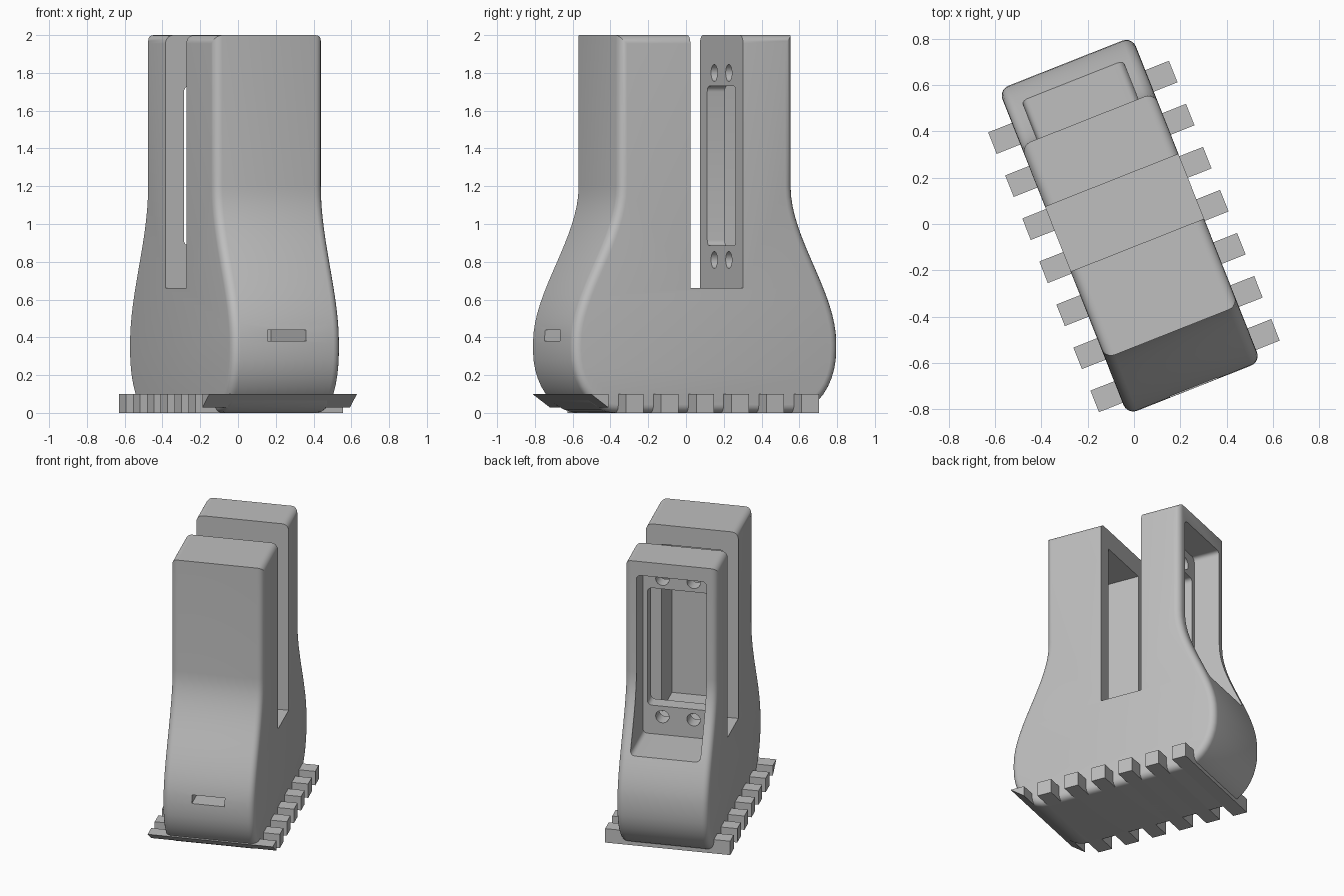
import bpy, bmesh
from math import sin, cos, pi, radians
from mathutils import Matrix

cube = bpy.data.objects.get("Cube")
if cube:
    bpy.data.objects.remove(cube, do_unlink=True)

TURN = Matrix.Rotation(radians(21.6), 4, 'Z')
CX = -0.02            # centre of the width
HALF_W = 0.31

grey = bpy.data.materials.new("plain_grey")
grey.use_nodes = True
COLOUR = (0.52, 0.52, 0.52, 1)
grey.diffuse_color = COLOUR
grey.node_tree.nodes["Principled BSDF"].inputs["Base Color"].default_value = COLOUR


def finish(bm, name):
    bmesh.ops.recalc_face_normals(bm, faces=bm.faces)
    mesh = bpy.data.meshes.new(name)
    bm.to_mesh(mesh)
    bm.free()
    mesh.materials.append(grey)
    ob = bpy.data.objects.new(name, mesh)
    bpy.context.collection.objects.link(ob)
    ob.matrix_world = TURN
    return ob


def extrude_profile(name, profile, half, bevel=0):
    """Extrude a (y, z) outline across the width, rounding both rims."""
    bm = bmesh.new()
    base = bm.faces.new([bm.verts.new((CX - half, y, z)) for y, z in profile])
    ext = bmesh.ops.extrude_face_region(bm, geom=[base], use_keep_orig=True)
    moved = [v for v in ext["geom"] if isinstance(v, bmesh.types.BMVert)]
    bmesh.ops.translate(bm, verts=moved, vec=(2 * half, 0, 0))
    if bevel:
        rim = [e for e in bm.edges if abs(e.verts[0].co.x - e.verts[1].co.x) < 1e-5]
        bmesh.ops.bevel(bm, geom=rim, offset=bevel, segments=5, profile=0.5,
                        affect='EDGES', clamp_overlap=False)
    return finish(bm, name)


def box(name, half, y0, y1, z0, z1, radius=0):
    """Box across the width, with optional rounding of its lengthwise edges."""
    bm = bmesh.new()
    bmesh.ops.create_cube(bm, size=1)
    for v in bm.verts:
        v.co.x = CX + v.co.x * 2 * half
        v.co.y = y0 + (v.co.y + 0.5) * (y1 - y0)
        v.co.z = z0 + (v.co.z + 0.5) * (z1 - z0)
    if radius:
        edges = [e for e in bm.edges if abs(e.verts[0].co.y - e.verts[1].co.y) > 1e-4]
        bmesh.ops.bevel(bm, geom=edges, offset=radius, segments=4, profile=0.5,
                        affect='EDGES')
    return finish(bm, name)


def hole(x, z):
    bm = bmesh.new()
    bmesh.ops.create_cone(bm, cap_ends=True, segments=24, radius1=0.045,
                          radius2=0.045, depth=0.2)
    bm.transform(Matrix.Translation((x, 0.26, z)) @ Matrix.Rotation(pi / 2, 4, 'X'))
    return finish(bm, "screw_hole_cutter")


# Flared body outline: rounded foot, S-shaped shoulder, straight neck
side = []
for i in range(11):
    a = pi / 2 * (1 - i / 10)
    side.append((0.5 + 0.255 * cos(a), 0.33 * (1 - sin(a))))
for i in range(17):
    t = i / 16
    side.append((0.755 - 0.26 * t * t * (3 - 2 * t), 0.37 + 0.83 * t))
side.append((0.495, 2.0))
outline = side + [(-y, z) for y, z in reversed(side)]
body = extrude_profile("body", outline, HALF_W, 0.045)

# Cut the slot, recesses, window, screw holes and cable opening
cutters = [
    box("slot_cutter", 0.6, -0.09, 0.21, 0.66, 2.2),
    box("rear_pocket_cutter", 0.235, 0.31, 1.0, 0.68, 1.9, 0.03),
    box("window_cutter", 0.205, 0.15, 0.4, 0.885, 1.73, 0.03),
    box("front_recess_cutter", 0.205, -0.38, 0.0, 0.661, 1.86),
    box("cable_opening_cutter", 0.11, -1.0, -0.25, 0.38, 0.44),
]
cutters += [hole(CX + s * 0.105, z) for s in (-1, 1) for z in (0.81, 1.8)]

bpy.context.view_layer.objects.active = body
for cutter in cutters:
    cutter.hide_render = True
    mod = body.modifiers.new("cut", 'BOOLEAN')
    mod.operation = 'DIFFERENCE'
    mod.solver = 'EXACT'
    mod.object = cutter
    bpy.ops.object.modifier_apply(modifier=mod.name)
    bpy.data.objects.remove(cutter, do_unlink=True)

bpy.ops.object.select_all(action='DESELECT')
body.select_set(True)
bpy.ops.object.shade_smooth_by_angle(angle=radians(30))

# Cross bars under the foot; the front one follows the rounded foot
extrude_profile("cross_bar_front", [(-0.7, 0.1), (-0.6, 0.1), (-0.6, 0.028)], 0.42)
for i in range(1, 7):
    y = -0.7 + 0.2 * i
    box(f"cross_bar_{i}", 0.42, y, y + 0.1, 0, 0.1)
